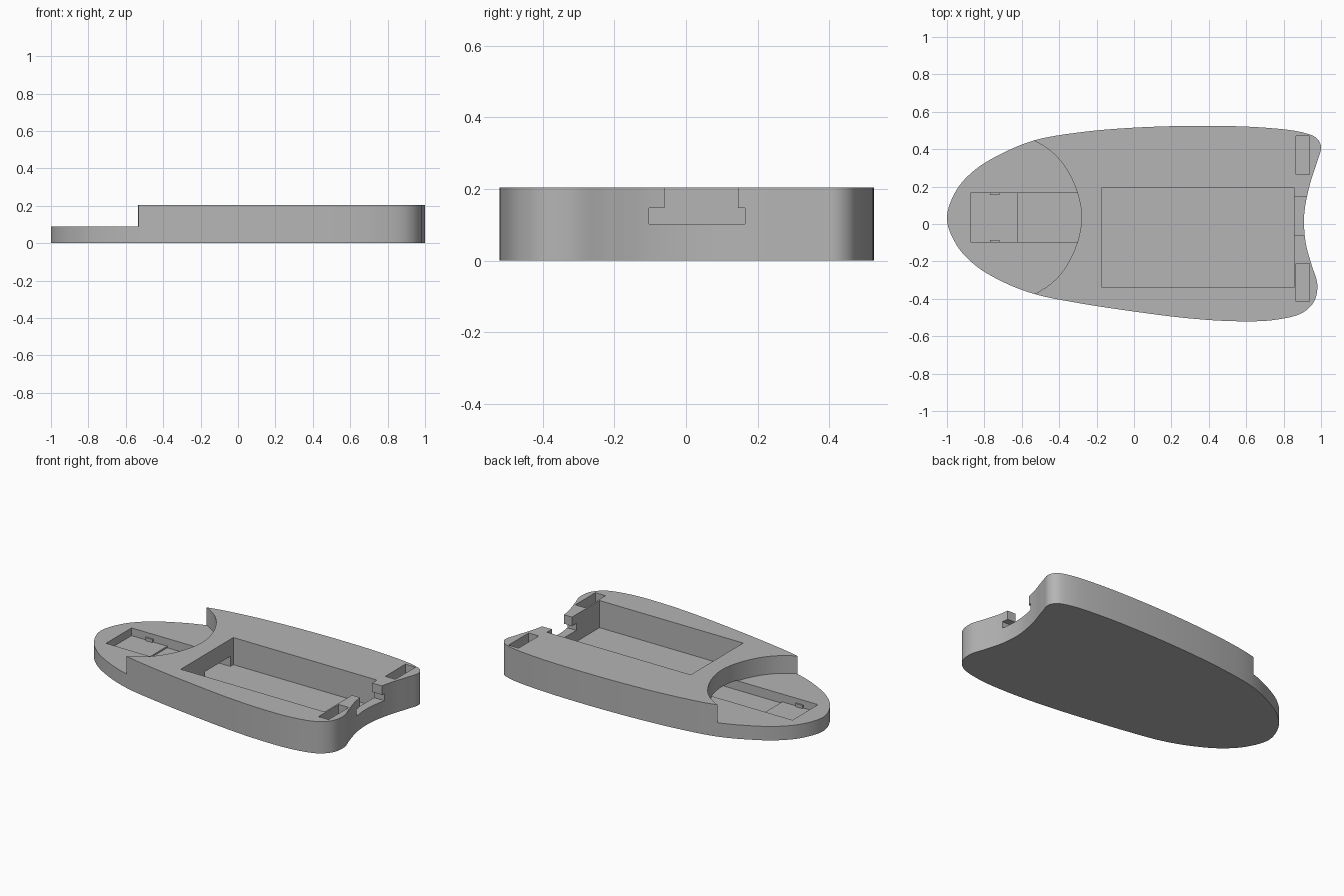
import bpy, bmesh
from mathutils import Vector

if "Cube" in bpy.data.objects:
    bpy.data.objects.remove(bpy.data.objects["Cube"], do_unlink=True)

TOP, STEP, FLOOR, SHELF = 0.205, 0.09, 0.03, 0.04

grey = bpy.data.materials.new("plain_grey")
grey.use_nodes = True
grey.diffuse_color = (0.46, 0.46, 0.46, 1)
grey.node_tree.nodes["Principled BSDF"].inputs["Base Color"].default_value = grey.diffuse_color


def smooth_loop(points, steps=8):
    """Closed Catmull-Rom curve through the points (centripetal knots)."""
    pts, out = [Vector(p) for p in points], []
    n = len(pts)
    for i in range(n):
        p = [pts[(i + k) % n] for k in (-1, 0, 1, 2)]
        t = [0]
        for a, b in zip(p, p[1:]):
            t.append(t[-1] + (b - a).length ** 0.5)
        for s in range(steps):
            x = t[1] + (t[2] - t[1]) * s / steps
            level = p
            for d in (1, 2):
                if d == 1:
                    level = [p[k].lerp(p[k + 1], (x - t[k]) / (t[k + 1] - t[k])) for k in range(3)]
                else:
                    level = [level[k].lerp(level[k + 1], (x - t[k]) / (t[k + 2] - t[k])) for k in range(2)]
            out.append(level[0].lerp(level[1], (x - t[1]) / (t[2] - t[1])))
    return out


def prism(name, loop, z0, z1):
    bm = bmesh.new()
    face = bm.faces.new([bm.verts.new((p[0], p[1], z0)) for p in loop])
    ext = bmesh.ops.extrude_face_region(bm, geom=[face])
    verts = [g for g in ext["geom"] if isinstance(g, bmesh.types.BMVert)]
    bmesh.ops.translate(bm, vec=(0, 0, z1 - z0), verts=verts)
    bmesh.ops.recalc_face_normals(bm, faces=bm.faces)
    mesh = bpy.data.meshes.new(name)
    bm.to_mesh(mesh)
    bm.free()
    mesh.materials.append(grey)
    ob = bpy.data.objects.new(name, mesh)
    bpy.context.collection.objects.link(ob)
    return ob


def box(name, x0, x1, y0, y1, z0, z1):
    return prism(name, [(x0, y0), (x1, y0), (x1, y1), (x0, y1)], z0, z1)


def cut(target, cutter):
    cutter.hide_render = True
    mod = target.modifiers.new("cut", "BOOLEAN")
    mod.operation, mod.solver, mod.object = "DIFFERENCE", "EXACT", cutter
    bpy.context.view_layer.objects.active = target
    bpy.ops.object.modifier_apply(modifier=mod.name)
    bpy.data.objects.remove(cutter, do_unlink=True)


# Shell outline, clockwise from the nose
outline = [
    (-1, 0.03), (-0.95, 0.18), (-0.85, 0.29), (-0.7, 0.38), (-0.53, 0.448),
    (-0.29, 0.49), (0, 0.515), (0.37, 0.525), (0.7, 0.515), (0.9, 0.49),
    (0.975, 0.46), (1, 0.415), (0.98, 0.335), (0.94, 0.21), (0.91, 0.05),
    (0.918, -0.1), (0.95, -0.22), (0.98, -0.32), (0.965, -0.41), (0.9, -0.475),
    (0.75, -0.513), (0.55, -0.52), (0.3, -0.505), (0, -0.468), (-0.3, -0.422),
    (-0.53, -0.375), (-0.7, -0.31), (-0.85, -0.22), (-0.95, -0.11),
]
shell = prism("shell", smooth_loop(outline), 0, TOP)

# Lowered nose with a round step
arc = [Vector((-0.745, 0.035)) + Vector(p) for p in
       smooth_loop([(0.465, 0), (0.329, 0.329), (0, 0.465), (-0.329, 0.329),
                    (-0.465, 0), (-0.329, -0.329), (0, -0.465), (0.329, -0.329)], 10)]
cut(shell, prism("nose_cutter", arc, STEP, 0.4))

# Main pocket, tunnel to the nose and shallow nose pocket
cut(shell, box("main_pocket_cutter", -0.17, 0.855, -0.34, 0.195, FLOOR, 0.4))
cut(shell, box("tunnel_cutter", -0.62, -0.1, -0.095, 0.165, FLOOR, STEP + 0.005))
cut(shell, box("nose_pocket_cutter", -0.875, -0.6, -0.095, 0.165, SHELF, STEP + 0.005))

# T-shaped slot through the tail
cut(shell, box("slot_cutter", 0.8, 1.1, -0.06, 0.145, 0.103, 0.4))
cut(shell, box("slot_wide_cutter", 0.8, 1.1, -0.103, 0.165, 0.103, 0.147))

# Two small tail pockets
for y0, y1 in ((0.265, 0.47), (-0.415, -0.21)):
    cut(shell, box("tail_pocket_cutter", 0.865, 0.937, y0, y1, 0.1, 0.4))

# Small retaining clips on the nose pocket walls
for name, y0, y1 in (("left_clip", 0.155, 0.17), ("right_clip", -0.1, -0.085)):
    box(name, -0.77, -0.72, y0, y1, 0.035, 0.06)

# Smooth curved sides, sharp edges
bpy.ops.object.select_all(action="DESELECT")
shell.select_set(True)
bpy.context.view_layer.objects.active = shell
bpy.ops.object.shade_smooth_by_angle(angle=0.5)
